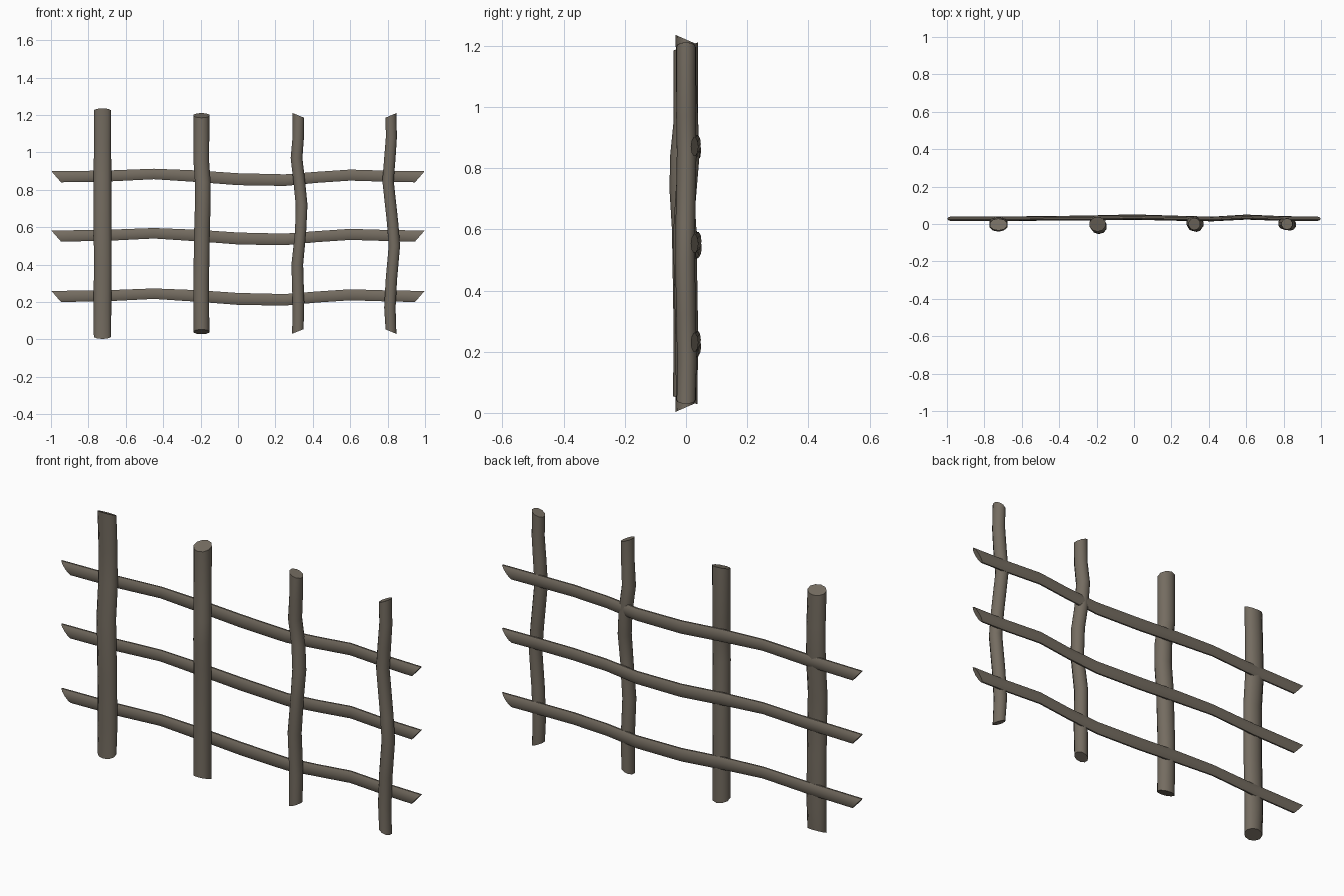
import bpy, bmesh, math

wood = bpy.data.materials.new("weathered grey wood")
wood.diffuse_color = (0.175, 0.150, 0.118, 1)

SIDES = 10


def pole(name, path, radii, axis, cut):
    """Wavy pole. path: (along, side offset, depth offset, thickness scale).
    cut: how far the ends slant along the two cross axes; both ends point outward."""
    bm = bmesh.new()
    rings = []
    for i, (t, u, v, s) in enumerate(path):
        end = -1 if i == 0 else (1 if i == len(path) - 1 else 0)
        ring = []
        for k in range(SIDES):
            a = 2 * math.pi * (k + 0.5) / SIDES
            cu, cv = math.cos(a), math.sin(a)
            along = t + end * (cut[0] * cu + cut[1] * cv)
            pu, pv = u + radii[0] * s * cu, v + radii[1] * s * cv
            co = (pu, pv, along) if axis == 'Z' else (along, pv, pu)
            ring.append(bm.verts.new(co))
        rings.append(ring)
    for a, b in zip(rings, rings[1:]):
        for k in range(SIDES):
            n = (k + 1) % SIDES
            bm.faces.new((a[k], a[n], b[n], b[k]))
    bm.faces.new(rings[0])
    bm.faces.new(rings[-1])
    bmesh.ops.recalc_face_normals(bm, faces=bm.faces)
    me = bpy.data.meshes.new(name)
    bm.to_mesh(me)
    bm.free()
    me.materials.append(wood)
    ob = bpy.data.objects.new(name, me)
    bpy.context.collection.objects.link(ob)
    bpy.ops.object.select_all(action='DESELECT')
    ob.select_set(True)
    bpy.context.view_layer.objects.active = ob
    bpy.ops.object.shade_smooth_by_angle(angle=math.radians(50))


# upright posts, each with its own gentle wave
pole("post_1", [(0.017, -0.725, -0.003, 0.97), (0.15, -0.725, 0.002, 1),
                (0.40, -0.723, -0.003, 1), (0.70, -0.725, -0.008, 1),
                (0.87, -0.725, 0.006, 1), (1.05, -0.724, 0.004, 0.97),
                (1.222, -0.725, -0.003, 0.97)], (0.05, 0.033), 'Z', (0, -0.014))
pole("post_2", [(0.041, -0.195, -0.002, 1), (0.30, -0.197, -0.001, 1),
                (0.60, -0.192, -0.006, 1), (0.73, -0.188, -0.014, 1),
                (0.84, -0.188, -0.012, 1), (0.95, -0.196, -0.001, 1),
                (1.198, -0.195, -0.001, 1)], (0.044, 0.040), 'Z', (0, 0.013))
pole("post_3", [(0.043, 0.320, 0.0, 0.97), (0.20, 0.323, 0.0, 1),
                (0.40, 0.317, -0.004, 1), (0.58, 0.335, -0.010, 0.95),
                (0.72, 0.340, 0.0, 1), (0.84, 0.328, 0.010, 1),
                (0.97, 0.313, 0.005, 1), (1.08, 0.322, 0.0, 0.97),
                (1.198, 0.323, 0.0, 0.97)], (0.033, 0.034), 'Z', (-0.013, 0))
pole("post_4", [(0.042, 0.818, 0.0, 0.95), (0.17, 0.812, 0.003, 1),
                (0.32, 0.820, 0.0, 1), (0.50, 0.836, -0.003, 1),
                (0.62, 0.827, -0.002, 1), (0.85, 0.802, 0.002, 1),
                (0.97, 0.812, 0.0, 1), (1.08, 0.820, 0.0, 0.97),
                (1.198, 0.818, 0.0, 0.95)], (0.032, 0.032), 'Z', (0.013, 0))

# flattened cross rails behind the posts, with slanted ends
wave = [(-0.972, 0.000, 0.000, 1), (-0.70, 0.004, 0.000, 1),
        (-0.45, 0.015, 0.002, 0.95), (-0.22, 0.003, 0.004, 1.05),
        (0.00, -0.013, 0.008, 1.08), (0.25, -0.018, 0.002, 1.05),
        (0.42, -0.003, -0.001, 1), (0.60, 0.009, 0.008, 1.0),
        (0.80, 0.003, 0.001, 1), (0.972, 0.000, 0.000, 1)]
for name, z, f in (("lower_rail", 0.23, 1), ("middle_rail", 0.553, 1.25), ("upper_rail", 0.87, 1)):
    # the middle rail sways a little more
    path = [(x, z + dz, 0.028 + dy * f, s) for x, dz, dy, s in wave]
    pole(name, path, (0.031, 0.0125), 'X', (0.027, 0))
